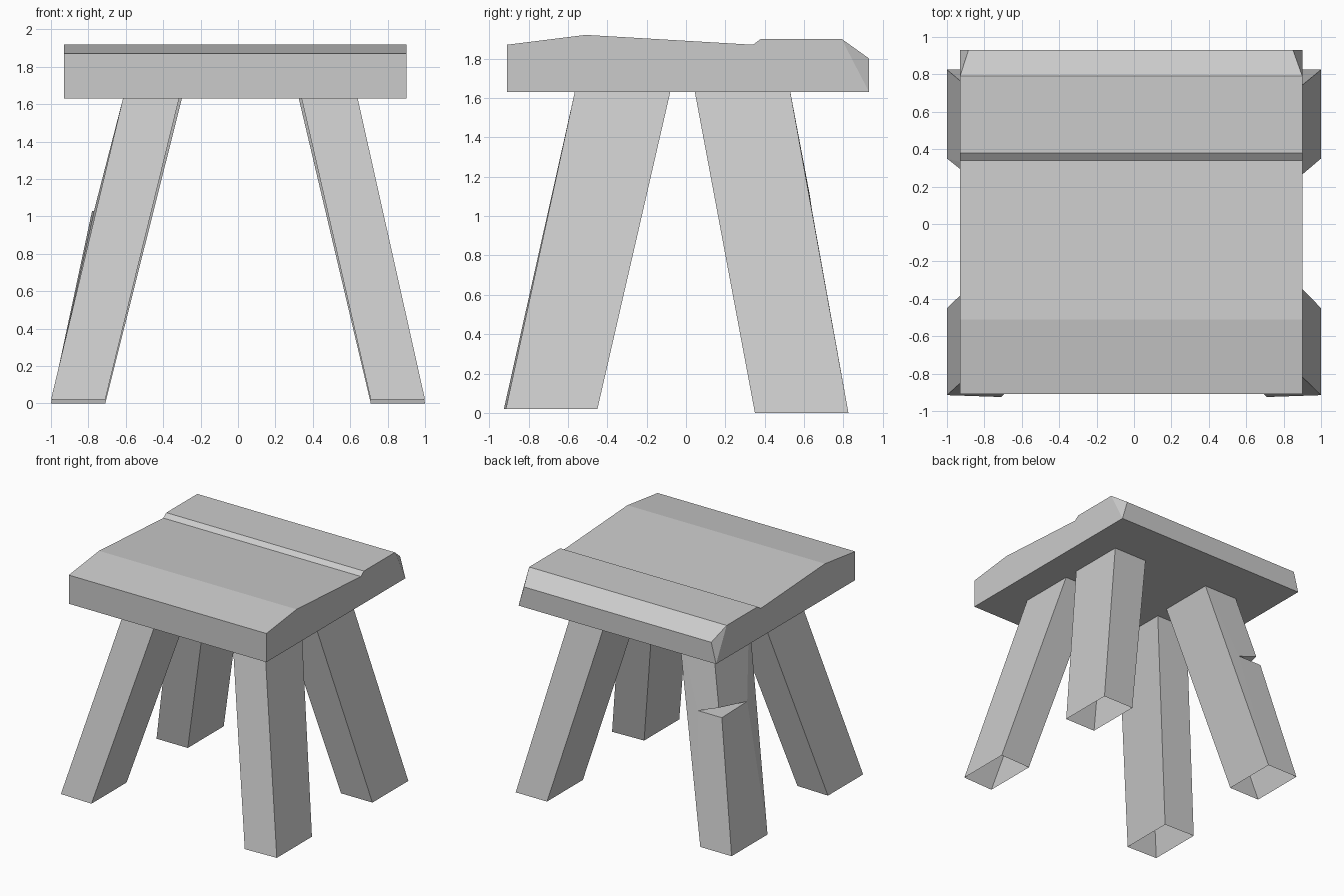
import bpy
import bmesh

if "Cube" in bpy.data.objects:
    bpy.data.objects.remove(bpy.data.objects["Cube"])

SEAT_Z = 1.63


def make_object(name, bm):
    mesh = bpy.data.meshes.new(name)
    bm.to_mesh(mesh)
    bm.free()
    obj = bpy.data.objects.new(name, mesh)
    bpy.context.collection.objects.link(obj)


def seat():
    # Worn side profile (y, z) extruded across x; the back top edge is clipped at both corners
    profile = [(-0.91, 1.63), (-0.91, 1.87), (-0.51, 1.92), (0.34, 1.87),
               (0.38, 1.90), (0.79, 1.90), (0.93, 1.80), (0.93, 1.63)]
    bm = bmesh.new()
    left = [bm.verts.new((-0.93, y, z)) for y, z in profile]
    right = [bm.verts.new((0.90, y, z)) for y, z in profile]
    left[6].co.x, right[6].co.x = -0.885, 0.85
    n = len(profile)
    for i in range(n):
        j = (i + 1) % n
        bm.faces.new((left[i], left[j], right[j], right[i]))
    for ring in (left, right):
        bm.faces.new([ring[i] for i in (0, 1, 2, 3, 4, 7)])
        bm.faces.new([ring[i] for i in (4, 5, 7)])
        bm.faces.new([ring[i] for i in (5, 6, 7)])
    bmesh.ops.recalc_face_normals(bm, faces=bm.faces)
    make_object("seat", bm)


def leg(name, foot_x, top_x, foot_y, top_y, foot_z, skew=0.0, notch=None):
    # Open four-sided post; each pair is (outer, inner)
    order = [(0, 0), (1, 0), (1, 1), (0, 1)]
    bm = bmesh.new()
    foot = [bm.verts.new((foot_x[i], foot_y[j] + (skew if i else 0), foot_z)) for i, j in order]
    top = [bm.verts.new((top_x[i], top_y[j], SEAT_Z)) for i, j in order]
    for i in ((1, 2) if notch else range(4)):
        j = (i + 1) % 4
        bm.faces.new((foot[i], foot[j], top[j], top[i]))
    if notch:
        # Axe cut across the outer corner: ledge, overhang and the two split sides
        ledge, lip, a, b = [bm.verts.new(p) for p in notch]
        bm.faces.new((ledge, a, b))
        bm.faces.new((lip, b, a))
        for k, tip in ((1, a), (3, b)):
            bm.faces.new((foot[0], foot[k], tip, ledge))
            bm.faces.new((foot[k], top[k], tip))
            bm.faces.new((tip, top[k], top[0], lip))
    bmesh.ops.recalc_face_normals(bm, faces=bm.faces)
    # Open shells: make sure the normals point outward
    centre = sum((v.co for v in foot + top), foot[0].co * 0) / 8
    face = next(f for f in bm.faces if foot[1] in f.verts and foot[2] in f.verts)
    if face.normal.dot(face.calc_center_median() - centre) < 0:
        bmesh.ops.reverse_faces(bm, faces=bm.faces)
    make_object(name, bm)


seat()

front = dict(foot_y=(-0.915, -0.45), top_y=(-0.565, -0.08), foot_z=0.02, skew=-0.01)
back = dict(foot_y=(0.825, 0.35), top_y=(0.53, 0.045), foot_z=0.0)
leg("front_left_leg", (-1.0, -0.71), (-0.615, -0.315), **front)
leg("front_right_leg", (1.0, 0.71), (0.64, 0.34), **front)
leg("back_right_leg", (1.0, 0.71), (0.64, 0.325), **back)
leg("back_left_leg", (-1.0, -0.71), (-0.615, -0.30), **back,
    notch=[(-0.78, 0.64, 1.03), (-0.745, 0.63, 1.10),
           (-0.56, 0.64, 1.03), (-0.77, 0.29, 1.03)])
